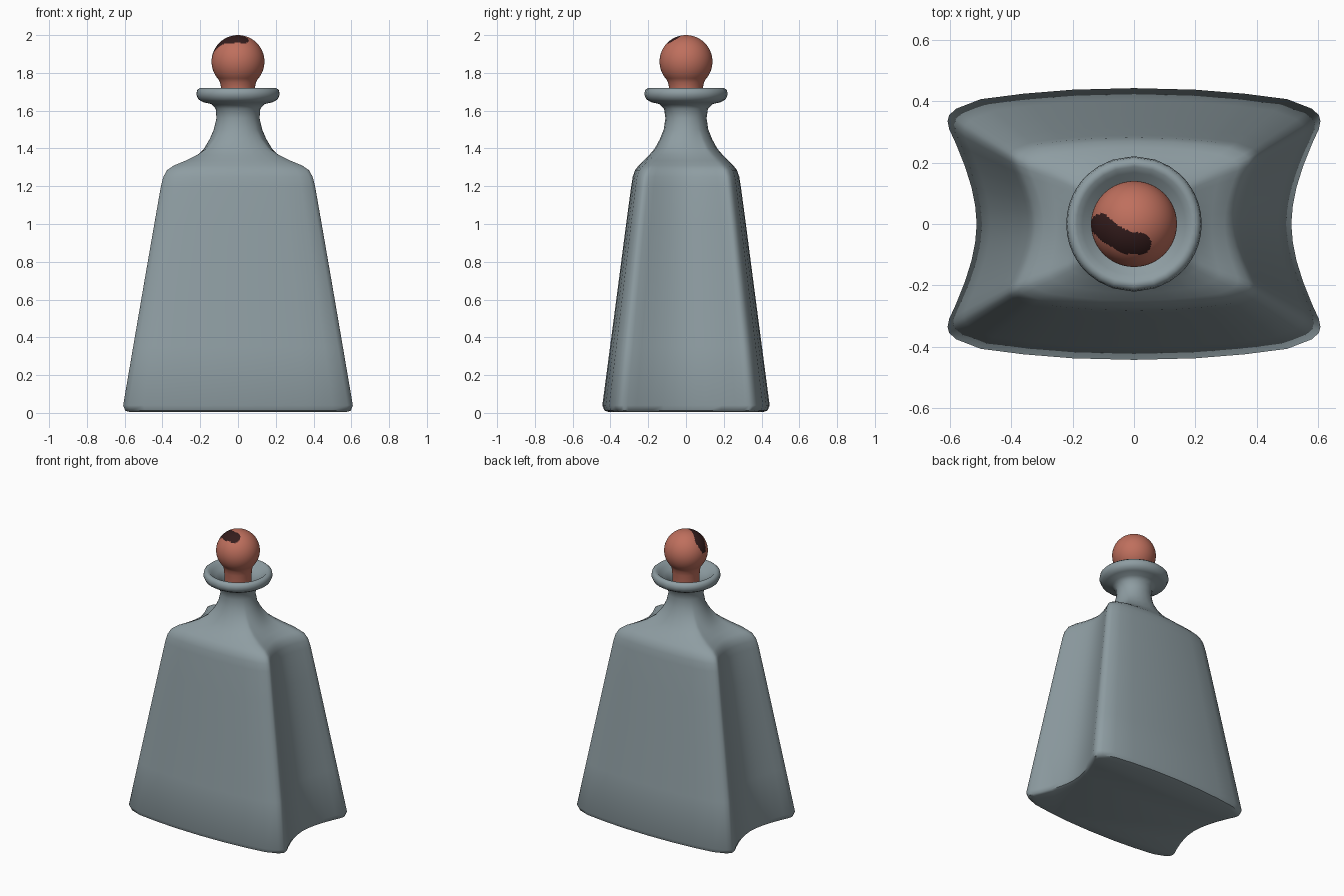
import bpy, bmesh, math
from mathutils import Vector

if "Cube" in bpy.data.objects:
    bpy.data.objects.remove(bpy.data.objects["Cube"])


def material(name, rgb):
    m = bpy.data.materials.new(name)
    m.diffuse_color = (*rgb, 1)
    m.use_nodes = True
    m.node_tree.nodes["Principled BSDF"].inputs["Base Color"].default_value = m.diffuse_color
    return m


GLASS = material("grey blue glass", (0.27, 0.335, 0.36))
CORAL = material("coral stopper", (0.52, 0.16, 0.11))
DARK = material("dark maroon", (0.035, 0.012, 0.012))


def skin(name, rings, mats, sharp=40):
    """Bridge closed rings of points, cap both ends."""
    bm = bmesh.new()
    loops = [[bm.verts.new(p) for p in r] for r in rings]
    n = len(loops[0])
    for a, b in zip(loops, loops[1:]):
        for i in range(n):
            j = (i + 1) % n
            bm.faces.new((a[i], a[j], b[j], b[i]))
    bm.faces.new(loops[0][::-1])
    bm.faces.new(loops[-1])
    bmesh.ops.recalc_face_normals(bm, faces=bm.faces)
    me = bpy.data.meshes.new(name)
    bm.to_mesh(me)
    bm.free()
    ob = bpy.data.objects.new(name, me)
    bpy.context.collection.objects.link(ob)
    for m in mats:
        me.materials.append(m)
    bpy.ops.object.select_all(action='DESELECT')
    ob.select_set(True)
    bpy.context.view_layer.objects.active = ob
    bpy.ops.object.shade_smooth_by_angle(angle=math.radians(sharp))
    return ob


# Quarter of the base outline: pinched sides, bulging front and back
quarter = [(0.513, 0), (0.518, 0.06), (0.53, 0.12), (0.552, 0.19), (0.58, 0.26),
           (0.603, 0.31), (0.608, 0.335), (0.603, 0.355), (0.58, 0.376),
           (0.5, 0.407), (0.36, 0.425), (0.2, 0.438), (0, 0.443)]
quarter = [(x / 0.608, y / 0.443) for x, y in quarter]
half = quarter + [(-x, y) for x, y in quarter[-2::-1]]
outline = half + [(x, -y) for x, y in half[-2:0:-1]]


def section(z, hx, hy, round_):
    """Outline scaled to hx, hy and blended towards an ellipse."""
    ring = []
    for x, y in outline:
        a = math.atan2(y, x)
        ring.append((hx * (x * (1 - round_) + math.cos(a) * round_),
                     hy * (y * (1 - round_) + math.sin(a) * round_), z))
    return ring


# Bottle: body, shoulder, neck, flared lip and inside of the neck
levels = [
    (0.005, 0.575, 0.41, 0), (0.012, 0.597, 0.432, 0), (0.04, 0.608, 0.443, 0),
    (0.35, 0.555, 0.402, 0), (0.7, 0.495, 0.356, 0), (1.0, 0.443, 0.317, 0),
    (1.2, 0.408, 0.29, 0), (1.25, 0.395, 0.282, 0), (1.285, 0.378, 0.27, 0.03),
    (1.31, 0.345, 0.25, 0.08), (1.335, 0.29, 0.225, 0.2), (1.365, 0.235, 0.195, 0.4),
    (1.40, 0.19, 0.165, 0.65), (1.45, 0.153, 0.138, 0.85), (1.50, 0.128, 0.118, 1),
    (1.56, 0.114, 0.109, 1), (1.61, 0.118, 0.116, 1), (1.635, 0.14, 0.14, 1),
    (1.645, 0.185, 0.185, 1), (1.66, 0.21, 0.21, 1), (1.685, 0.221, 0.221, 1),
    (1.708, 0.217, 0.217, 1), (1.72, 0.203, 0.203, 1), (1.718, 0.187, 0.187, 1),
    (1.70, 0.168, 0.168, 1), (1.68, 0.14, 0.14, 1), (1.65, 0.108, 0.108, 1),
    (1.60, 0.096, 0.096, 1), (1.50, 0.094, 0.094, 1)]
skin("bottle", [section(*lv) for lv in levels], [GLASS], 50)

# Stopper: tapered stem running into a ball
R, CZ, N = 0.14, 1.86, 96
profile = [(0.084, 1.52), (0.086, 1.66), (0.089, 1.72), (0.095, 1.75)]
for i in range(49):
    a = math.radians(-42 + i * 131.5 / 48)
    profile.append((R * math.cos(a), CZ + R * math.sin(a)))
rings = [[(r * math.cos(2 * math.pi * k / N), r * math.sin(2 * math.pi * k / N), z)
          for k in range(N)] for r, z in profile]
stopper = skin("stopper", rings, [CORAL, DARK])

# Dark curved smear on the top of the ball
path = [Vector(p) for p in ((-0.108, -0.003), (-0.075, -0.033), (-0.02, -0.062), (0.02, -0.064))]


def smear_distance(p):
    best = 9
    for a, b in zip(path, path[1:]):
        t = max(0, min(1, (p - a).dot(b - a) / (b - a).length_squared))
        best = min(best, (p - a - (b - a) * t).length)
    return best


for f in stopper.data.polygons:
    if f.center.z > CZ + 0.02 and smear_distance(f.center.xy) < 0.036:
        f.material_index = 1
